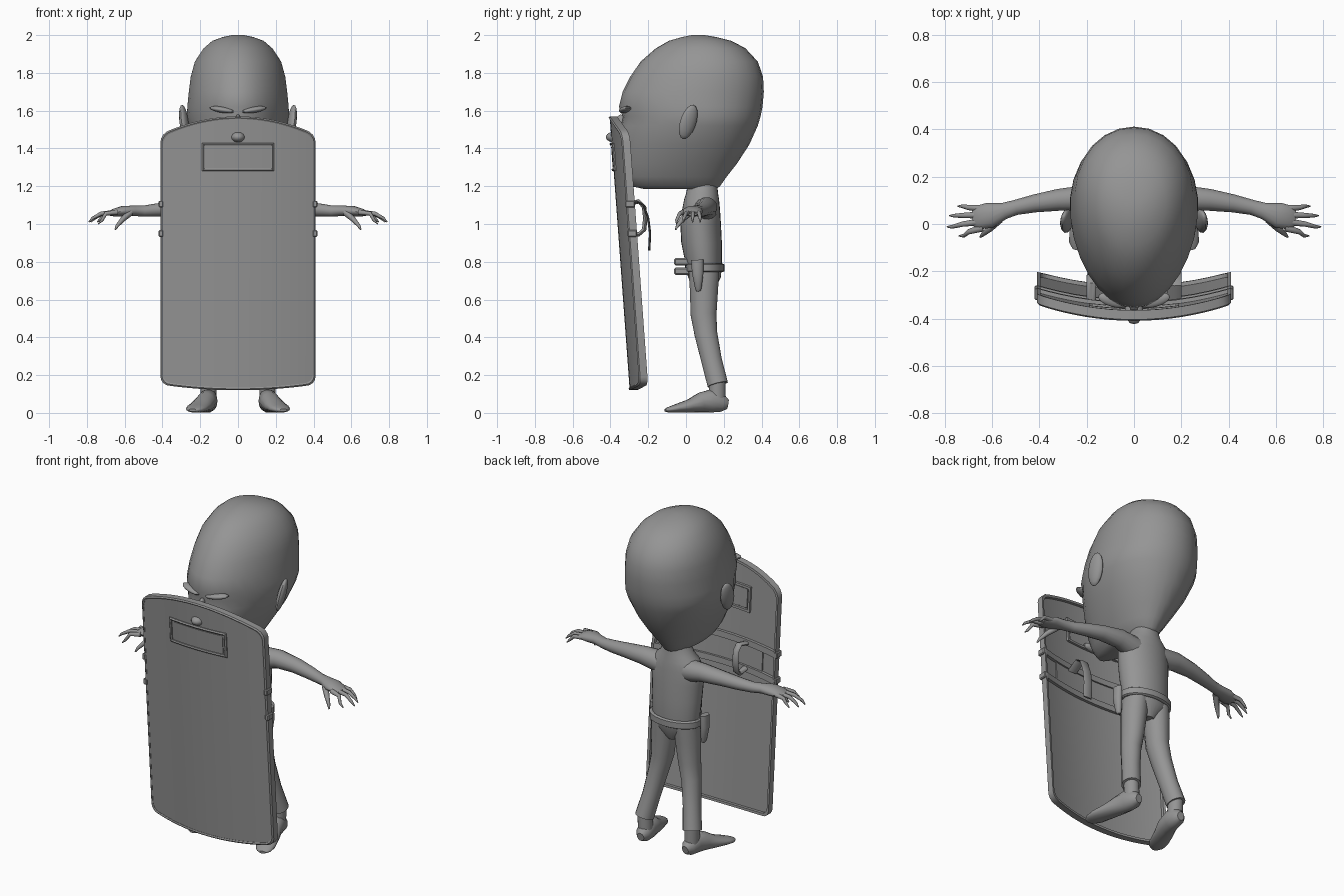
import bpy, bmesh, math
from mathutils import Vector, Matrix

if "Cube" in bpy.data.objects:
    bpy.data.objects.remove(bpy.data.objects["Cube"])

grey = bpy.data.materials.new("plain_grey")
grey.use_nodes = True
COLOUR = (0.3, 0.3, 0.3, 1)
grey.diffuse_color = COLOUR
grey.node_tree.nodes["Principled BSDF"].inputs["Base Color"].default_value = COLOUR


def finish(name, bm, mirror=False, angle=40):
    bmesh.ops.recalc_face_normals(bm, faces=bm.faces)
    me = bpy.data.meshes.new(name)
    bm.to_mesh(me)
    bm.free()
    me.materials.append(grey)
    me.shade_smooth()
    me.set_sharp_from_angle(angle=math.radians(angle))
    ob = bpy.data.objects.new(name, me)
    bpy.context.collection.objects.link(ob)
    if mirror:
        ob.modifiers.new("mirror", "MIRROR").use_mirror_merge = False
    return ob


def skin(name, rings, loop=False, mirror=False, angle=40):
    """Join equal rings of points into a surface, capped unless it loops."""
    bm = bmesh.new()
    rows = [[bm.verts.new(p) for p in ring] for ring in rings]
    n = len(rows[0])
    pairs = list(zip(rows, rows[1:]))
    if loop:
        pairs.append((rows[-1], rows[0]))
    else:
        bm.faces.new(rows[0])
        bm.faces.new(rows[-1])
    for a, b in pairs:
        for i in range(n):
            j = (i + 1) % n
            bm.faces.new((a[i], a[j], b[j], b[i]))
    return finish(name, bm, mirror, angle)


def circle(n):
    return [(math.cos(2 * math.pi * i / n), math.sin(2 * math.pi * i / n)) for i in range(n)]


def stack(name, levels, egg=0, n=28, angle=40):
    """Level ovals: height, front, back, half width."""
    return skin(name, [[(w * s * (1 + egg * c), (f + b) / 2 + (b - f) / 2 * c, z)
                        for c, s in circle(n)] for z, f, b, w in levels], angle=angle)


def tube(name, path, side, n=14, mirror=True, angle=50):
    """Oval tube: position, radius along side, radius across it."""
    pts = [Vector(p[:3]) for p in path]
    rings = []
    for i, p in enumerate(path):
        t = (pts[min(i + 1, len(pts) - 1)] - pts[max(i - 1, 0)]).normalized()
        u = Vector(side)
        u = (u - t * u.dot(t)).normalized()
        v = t.cross(u)
        rings.append([pts[i] + u * c * p[3] + v * s * p[4] for c, s in circle(n)])
    return skin(name, rings, mirror=mirror, angle=angle)


def ellipsoid(name, loc, size, tilt=(0, 0, 0), mirror=False):
    bm = bmesh.new()
    bmesh.ops.create_uvsphere(bm, u_segments=14, v_segments=9, radius=1)
    rot = Matrix.Rotation(tilt[2], 4, "Z") @ Matrix.Rotation(tilt[1], 4, "Y") @ Matrix.Rotation(tilt[0], 4, "X")
    bm.transform(Matrix.Translation(loc) @ rot @ Matrix.Diagonal((*size, 1)))
    return finish(name, bm, mirror)


def box(name, loc, size, mirror=False):
    bm = bmesh.new()
    bmesh.ops.create_cube(bm, size=1)
    bm.transform(Matrix.Translation(loc) @ Matrix.Diagonal((*size, 1)))
    bmesh.ops.bevel(bm, geom=bm.edges[:], offset=min(size) * 0.2, segments=1, affect="EDGES")
    return finish(name, bm, mirror, 30)


X, Y = (1, 0, 0), (0, 1, 0)

# Head and face
stack("head", [
    (1.185, -.22, .16, .065), (1.2, -.29, .18, .09), (1.25, -.325, .215, .125),
    (1.32, -.345, .27, .165), (1.42, -.35, .335, .22), (1.52, -.345, .38, .26),
    (1.57, -.335, .395, .27), (1.62, -.355, .405, .268), (1.7, -.335, .412, .26),
    (1.78, -.295, .408, .25), (1.86, -.24, .38, .228), (1.93, -.16, .315, .182),
    (1.97, -.09, .24, .135), (1.99, -.02, .16, .08), (2.0, .03, .1, .03)], egg=.12)
ellipsoid("ear", (.285, .012, 1.54), (.022, .045, .095), (-.25, .2, .3), True)
ellipsoid("nose", (0, -.37, 1.46), (.04, .055, .03))
ellipsoid("nose_bridge", (0, -.345, 1.52), (.02, .03, .06))
ellipsoid("brow", (.085, -.322, 1.605), (.07, .03, .016), (0, -.15, .25), True)
ellipsoid("lips", (0, -.345, 1.3), (.07, .025, .025))

# Torso and limbs
stack("torso", [
    (.65, .05, .15, .04), (.72, .01, .185, .13), (.78, 0, .19, .145),
    (.9, -.025, .19, .15), (1.0, -.03, .185, .158), (1.08, -.02, .18, .16),
    (1.13, -.01, .175, .135), (1.16, 0, .17, .1), (1.21, .01, .165, .075)])
tube("arm", [
    (.09, .1, 1.075, .065, .065), (.2, .11, 1.09, .055, .052), (.32, .102, 1.085, .046, .042),
    (.42, .087, 1.075, .038, .036), (.5, .07, 1.068, .032, .03), (.55, .055, 1.07, .035, .028),
    (.61, .037, 1.068, .054, .028), (.66, .027, 1.06, .05, .02), (.68, .025, 1.055, .04, .012)], Y)
for i, (x, y, z) in enumerate([(.745, .075, 1.01), (.78, .035, 1.01), (.79, -.012, 1.01), (.74, -.05, 1.0)]):
    root = .065 - i * .027
    tube(f"finger_{i + 1}", [
        (.64, root, 1.062, .016, .014), ((.66 + x) / 2, (root + y) / 2, 1.055, .011, .011),
        (x - .02, y, z + .02, .008, .008), (x, y, z, .003, .003)], Y, 8)
tube("thumb", [(.57, .02, 1.06, .02, .018), (.61, -.02, 1.025, .015, .014),
               (.64, -.045, .99, .009, .009), (.65, -.055, .97, .004, .004)], Y, 8)
tube("leg", [
    (.072, .095, .78, .068, .085), (.08, .095, .66, .072, .077), (.09, .093, .52, .062, .07),
    (.11, .105, .42, .055, .062), (.135, .135, .28, .05, .056), (.16, .168, .15, .053, .056)], X)
tube("ankle", [(.158, .165, .18, .042, .045), (.155, .165, .05, .042, .045)], X)
tube("foot", [
    (.15, .222, .045, .022, .025), (.152, .195, .05, .042, .046), (.158, .14, .065, .05, .064),
    (.172, .08, .055, .054, .054), (.195, .02, .037, .056, .036), (.22, -.05, .024, .056, .023),
    (.235, -.09, .017, .042, .015), (.24, -.11, .014, .02, .008)], X)

# Belt with holsters and front pouches
stack("belt", [(.745, .004, .196, .153), (.75, -.004, .204, .16),
               (.785, -.004, .204, .16), (.79, .004, .196, .153)], angle=30)
tube("holster", [(.168, .06, .81, .02, .034), (.17, .062, .74, .023, .032),
                 (.165, .065, .66, .017, .018), (.163, .066, .645, .01, .012)], X, 10)
for label, z in (("upper", .8), ("lower", .75)):
    box(label + "_belt_pouch", (.04, -.02, z), (.06, .085, .04), True)


# Curved, leaning shield
def on_shield(x, z, depth):
    return (x, -.41 + .073 * (1.57 - z) + .36 * x * x + depth, z)


def corner(x, r=.04):
    over = max(abs(x) - .37, 0)
    return r - math.sqrt(max(r * r - over * over, 0))


def top(x):
    return 1.57 - .56 * x * x - corner(x)


def bottom(x):
    return .12 + .18 * x * x + corner(x)


def columns(half, n=24):
    return [half * math.sin(math.pi * (i / n - .5)) for i in range(n + 1)]


def band(name, xs, low, high, d0, d1):
    return skin(name, [[on_shield(x, low(x), d0), on_shield(x, high(x), d0),
                        on_shield(x, high(x), d1), on_shield(x, low(x), d1)] for x in xs], angle=30)


def frame(name, xs, low, high, width, d0, d1):
    loop = [(x, high(x)) for x in xs] + [(x, low(x)) for x in reversed(xs)]
    mid = (low(0) + high(0)) / 2
    sx, sz = 1 - width / max(xs), 1 - width / (high(0) - mid)
    rings = []
    for x, z in loop:
        u, w = x * sx, mid + (z - mid) * sz
        rings.append([on_shield(x, z, d0 + .006), on_shield((x + u) / 2, (z + w) / 2, d0),
                      on_shield(u, w, d0 + .004), on_shield(u, w, d1), on_shield(x, z, d1)])
    return skin(name, rings, loop=True, angle=30)


def level(z):
    return lambda x: z


wide = columns(.41)
band("shield_panel", columns(.405), lambda x: bottom(x) + .004, lambda x: top(x) - .004, .006, .028)
frame("shield_rim", wide, bottom, top, .014, 0, .045)

# Viewing window
frame("window_frame", columns(.19, 10), level(1.28), level(1.43), .014, -.006, .042)
band("window_pane", columns(.165, 10), level(1.3), level(1.41), .002, .034)

# Straps, clips and grips behind the shield
band("backing_pad", columns(.3, 12), level(.97), level(1.09), .027, .036)
for label, z in (("upper", 1.105), ("lower", .95)):
    band(label + "_strap", columns(.405, 14), level(z - .018), level(z + .018), .026, .045)
    box(label + "_strap_clip", on_shield(.408, z, .02), (.024, .05, .036), True)
tube("hand_grip", [
    (-.18, -.325, 1.1, .02, .012), (-.18, -.25, 1.12, .02, .012), (-.18, -.222, 1.09, .02, .012),
    (-.18, -.215, 1.03, .02, .012), (-.18, -.222, .97, .02, .012), (-.18, -.25, .945, .02, .012),
    (-.18, -.315, .955, .02, .012)], X, 8, False)
tube("forearm_strap", [
    (.17, -.325, 1.08, .03, .006), (.17, -.26, 1.12, .03, .006), (.17, -.225, 1.1, .03, .006),
    (.17, -.2, 1.03, .03, .006), (.17, -.19, .95, .03, .006), (.17, -.195, .86, .03, .006)], X, 8, False)
